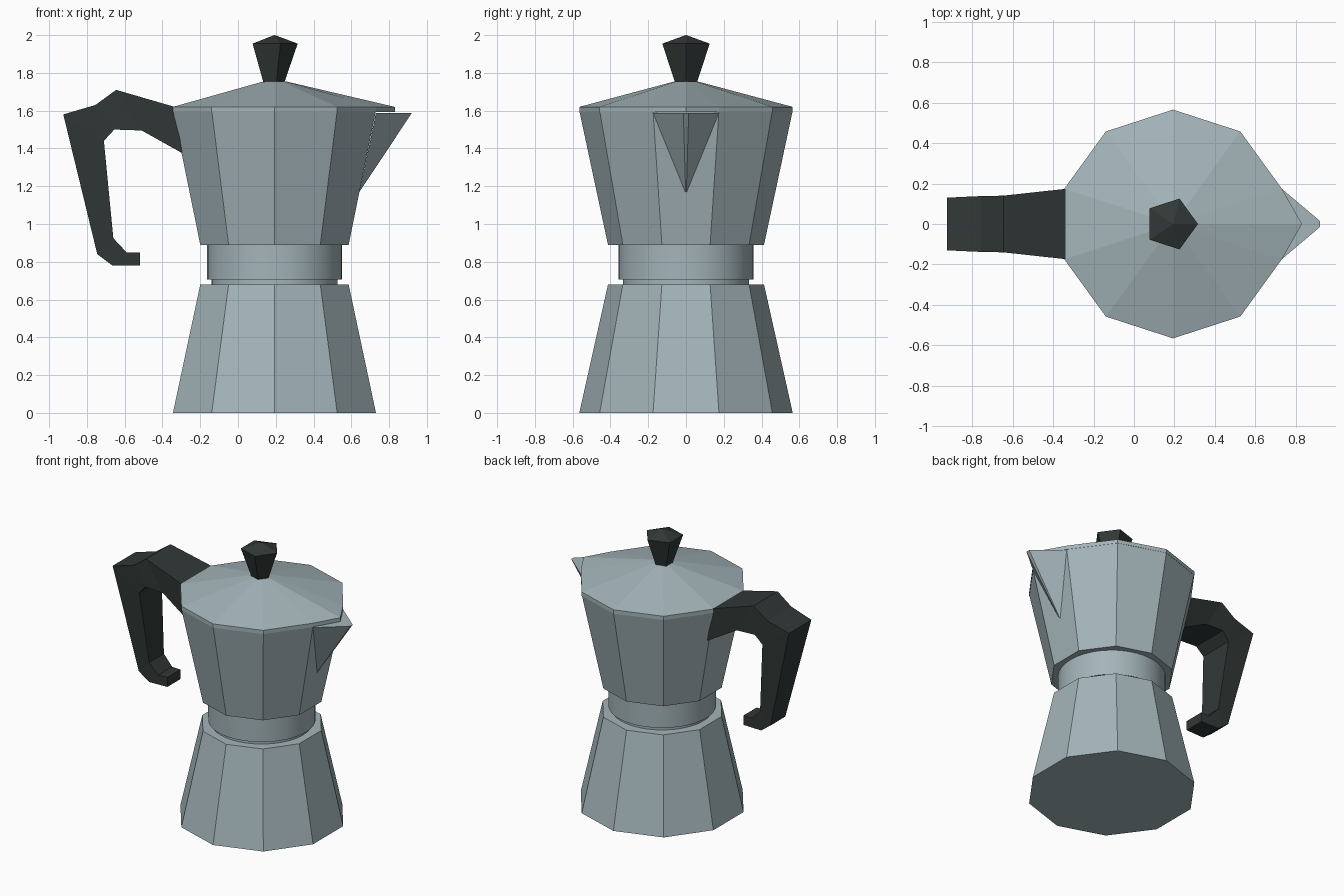
import bpy
import bmesh
from math import cos, sin, pi, radians
from mathutils import Vector

if "Cube" in bpy.data.objects:
    bpy.data.objects.remove(bpy.data.objects["Cube"], do_unlink=True)

CX = 0.193      # pot axis
RIM = 0.565     # widest pot radius


def material(name, color):
    m = bpy.data.materials.new(name)
    m.use_nodes = True
    m.diffuse_color = color
    m.node_tree.nodes["Principled BSDF"].inputs["Base Color"].default_value = color
    return m


metal = material("brushed_aluminium", (0.37, 0.46, 0.49, 1))
plastic = material("black_plastic", (0.03, 0.04, 0.038, 1))


def ring(radius, z, sides=10, turn=18, cx=CX):
    """Corner points of a regular polygon around the pot axis."""
    angles = [radians(turn) + 2 * pi * i / sides for i in range(sides)]
    return [Vector((cx + radius * cos(a), radius * sin(a), z)) for a in angles]


def loft(name, rings, mat, smooth=False):
    """Skin a closed solid through rings that share a point count."""
    bm = bmesh.new()
    loops = [[bm.verts.new(p) for p in r] for r in rings]
    for a, b in zip(loops, loops[1:]):
        n = len(a)
        for i in range(n):
            j = (i + 1) % n
            bm.faces.new((a[i], a[j], b[j], b[i]))
    bm.faces.new(loops[0][::-1])
    bm.faces.new(loops[-1])
    bmesh.ops.recalc_face_normals(bm, faces=bm.faces)
    mesh = bpy.data.meshes.new(name)
    bm.to_mesh(mesh)
    bm.free()
    mesh.materials.append(mat)
    obj = bpy.data.objects.new(name, mesh)
    bpy.context.collection.objects.link(obj)
    if smooth:
        bpy.ops.object.select_all(action="DESELECT")
        obj.select_set(True)
        bpy.context.view_layer.objects.active = obj
        bpy.ops.object.shade_smooth_by_angle(angle=radians(30))
    return obj


# Ten-sided water chamber and jug
loft("water_chamber", [ring(RIM, 0), ring(0.413, 0.68)], metal)
loft("jug", [ring(0.413, 0.89), ring(RIM, 1.6)], metal)

# Round collar and gasket between them
loft("gasket_ring", [ring(0.335, 0.67, 48), ring(0.335, 0.71, 48)], metal, True)
loft("collar", [ring(0.357, 0.705, 48), ring(0.357, 0.895, 48)], metal, True)


# Lid with a pointed lip over the spout
def lid_ring(radius, z, tip):
    return [Vector((tip, 0, z))] + ring(radius, z)


loft("lid", [lid_ring(RIM, 1.592, 0.83), lid_ring(RIM, 1.62, 0.83),
             lid_ring(0.06, 1.755, CX + 0.06)], metal)

# Pouring spout: triangular top tapering down to a point on the jug
loft("spout", [
    [Vector((x, y, 1.587)) for x, y in
     ((0.73, -0.174), (0.92, -0.014), (0.92, 0.014), (0.73, 0.174))],
    [Vector((0.643, y, 1.17)) for y in (-0.004, -0.002, 0.002, 0.004)],
], metal, True)

# Five-sided lid knob with a shallow pointed top
KX = 0.184
loft("lid_knob", [ring(0.058, 1.74, 5, 0, KX), ring(0.132, 1.955, 5, 0, KX),
                  ring(0.002, 2.0, 5, 0, CX)], plastic)

# Handle sections: outer x, z, inner x, z, half width
sections = [
    (-0.335, 1.62, -0.295, 1.375, 0.174),
    (-0.645, 1.71, -0.51, 1.495, 0.14),
    (-0.755, 1.63, -0.655, 1.50, 0.138),
    (-0.925, 1.58, -0.71, 1.44, 0.13),
    (-0.745, 0.84, -0.66, 0.925, 0.085),
    (-0.665, 0.78, -0.59, 0.85, 0.08),
    (-0.52, 0.78, -0.52, 0.85, 0.075),
]
loft("handle", [
    [Vector((ox, -w, oz)), Vector((ox, w, oz)), Vector((ix, w, iz)), Vector((ix, -w, iz))]
    for ox, oz, ix, iz, w in sections
], plastic)
